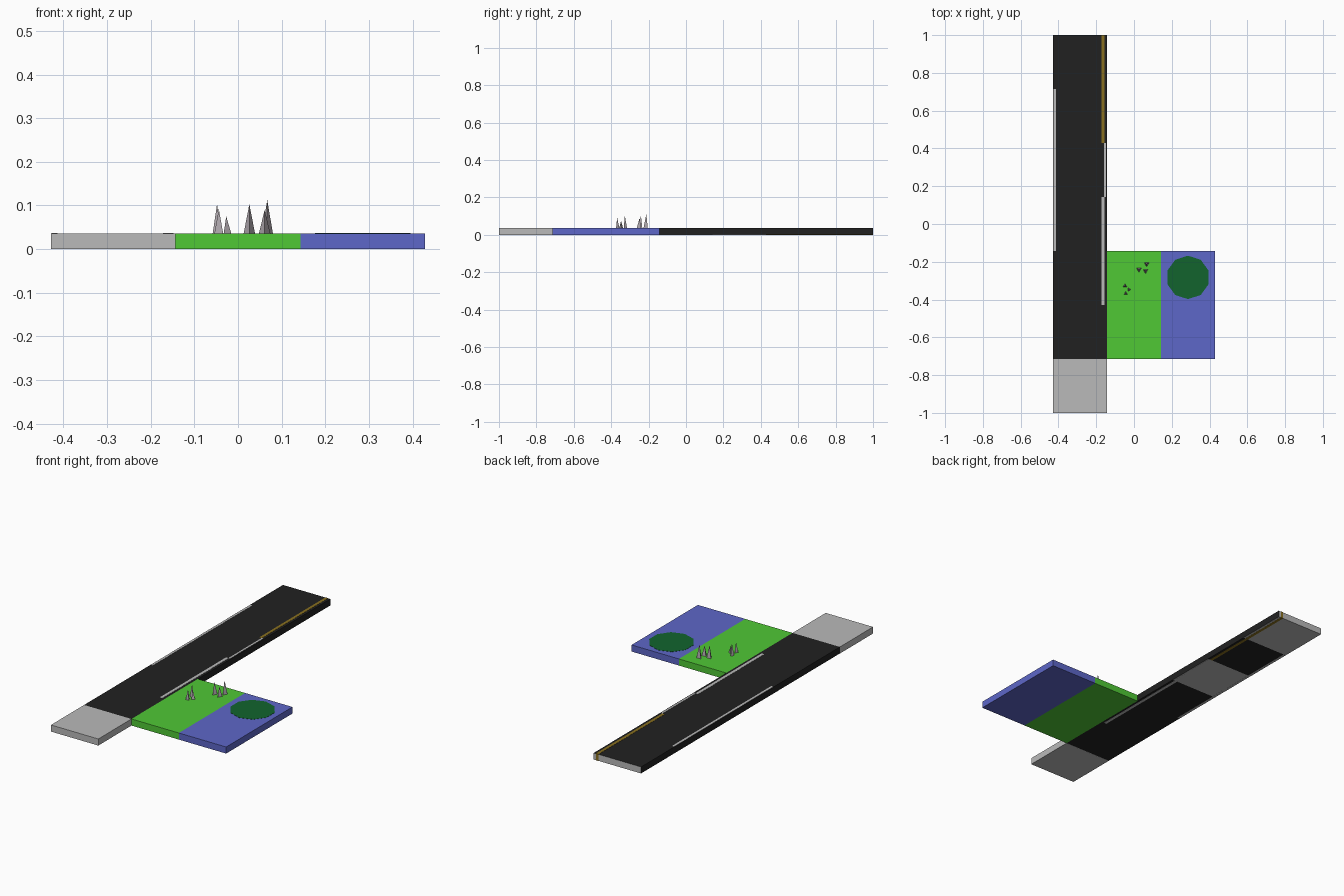
import bpy, bmesh, math

if "Cube" in bpy.data.objects:
    bpy.data.objects.remove(bpy.data.objects["Cube"])

TILE = 2 / 7          # side of one floor tile
H = 0.036             # slab thickness
LEFT = -1.5 * TILE    # left edge of the layout


def material(name, rgb):
    m = bpy.data.materials.new(name)
    m.diffuse_color = (*rgb, 1)
    m.use_nodes = True
    m.node_tree.nodes["Principled BSDF"].inputs["Base Color"].default_value = m.diffuse_color
    return m


GREY = material("concrete_grey", (0.49, 0.49, 0.49))
ASPHALT = material("asphalt_black", (0.0155, 0.0155, 0.0155))
GRASS = material("grass_green", (0.08, 0.58, 0.036))
WATER = material("water_blue", (0.11, 0.135, 0.58))
LEAF = material("dark_green", (0.006, 0.127, 0.027))
YELLOW = material("ochre_yellow", (0.25, 0.16, 0.014))
ROCK = material("rock_grey", (0.44, 0.40, 0.43))


def finish(name, bm, *mats):
    bmesh.ops.recalc_face_normals(bm, faces=bm.faces[:])
    mesh = bpy.data.meshes.new(name)
    bm.to_mesh(mesh)
    bm.free()
    for m in mats:
        mesh.materials.append(m)
    ob = bpy.data.objects.new(name, mesh)
    bpy.context.collection.objects.link(ob)
    return ob


def box(name, x0, x1, y0, y1, z0, z1, mat):
    bm = bmesh.new()
    bmesh.ops.create_cube(bm, size=1)
    for v in bm.verts:
        v.co = ((x0, x1)[v.co.x > 0], (y0, y1)[v.co.y > 0], (z0, z1)[v.co.z > 0])
    return finish(name, bm, mat)


def cone(name, x, y, z, r1, r2, h, sides, turn, mat):
    bm = bmesh.new()
    bmesh.ops.create_cone(bm, cap_ends=True, segments=sides,
                          radius1=r1, radius2=r2, depth=h)
    ob = finish(name, bm, mat)
    ob.location = (x, y, z + h / 2)
    ob.rotation_euler.z = turn
    return ob


# Floor tiles: pavement, lawn and pond
box("pavement", LEFT, LEFT + TILE, -1, -1 + TILE, 0, H, GREY)
box("lawn", LEFT + TILE, LEFT + 2 * TILE, -2.5 * TILE, -0.5 * TILE, 0, H, GRASS)
box("pond", LEFT + 2 * TILE, LEFT + 3 * TILE, -2.5 * TILE, -0.5 * TILE, 0, H, WATER)

# Road slab, cut per tile; the far end and two undersides are bare concrete
road = box("road", LEFT, LEFT + TILE, -1 + TILE, 0.9995, 0.0005, H, ASPHALT)
road.data.materials.append(GREY)
bm = bmesh.new()
bm.from_mesh(road.data)
for i in range(2, 7):
    bmesh.ops.bisect_plane(bm, geom=bm.verts[:] + bm.edges[:] + bm.faces[:],
                           plane_co=(0, -1 + i * TILE, 0), plane_no=(0, 1, 0))
for f in bm.faces:
    tile = int((f.calc_center_median().y + 1) / TILE)
    if f.normal.y > 0.9 or (f.normal.z < -0.9 and tile in (4, 6)):
        f.material_index = 1
bm.to_mesh(road.data)
bm.free()

# Lane markings set through the whole slab
for name, x0, x1, y0, y1, mat in (
        ("left_edge_line", -0.427, -0.414, -0.5 * TILE, 2.5 * TILE, GREY),
        ("near_lane_line", -0.172, -0.156, -1.5 * TILE, 0.5 * TILE, GREY),
        ("middle_lane_line", -0.158, -0.148, 0.5 * TILE, 1.5 * TILE, GREY),
        ("far_lane_line", -0.172, -0.156, 1.5 * TILE, 1.0, YELLOW)):
    box(name, x0, x1, y0, y1, 0, H + 0.001, mat)

# Round lily patch on the pond
cone("lily_patch", TILE, -TILE + 0.003, H - 0.001, 0.115, 0.115, 0.002, 10,
     0, LEAF)

# Two clusters of three-sided rock spikes: x, y, height, turn in degrees
spikes = ((-0.048, -0.327, 0.067, 0), (-0.027, -0.347, 0.039, 30),
          (-0.044, -0.368, 0.056, 0), (0.026, -0.241, 0.067, 180),
          (0.061, -0.248, 0.054, 180), (0.067, -0.212, 0.076, 180))
for i, (x, y, h, turn) in enumerate(spikes):
    cone(f"rock_spike_{i + 1}", x, y, H, 0.0115 if i < 3 else 0.015, 0, h, 3,
         math.radians(turn), ROCK)
